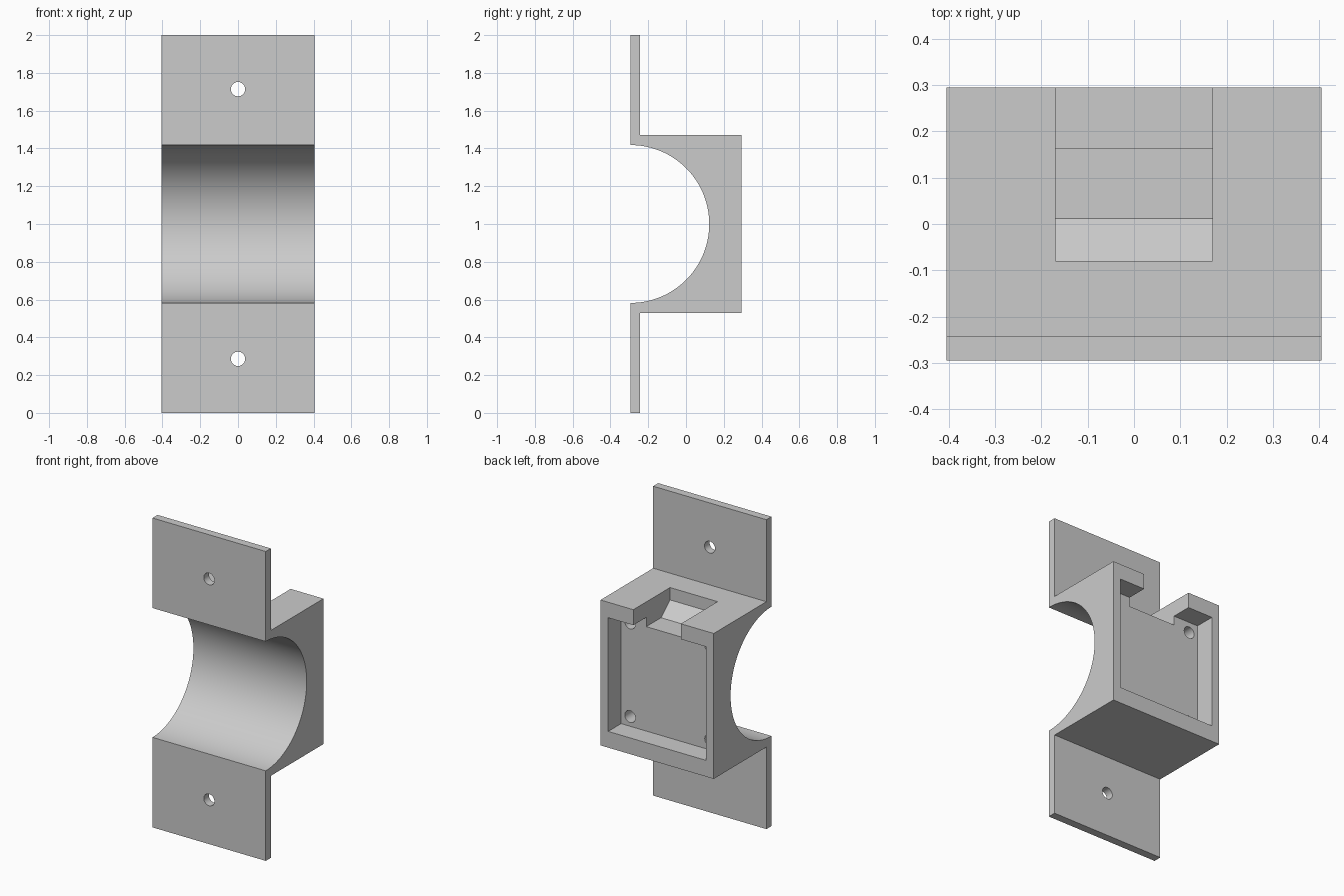
import bpy
import bmesh
import math

cube = bpy.data.objects.get("Cube")
if cube:
    bpy.data.objects.remove(cube, do_unlink=True)

FRONT, BACK = -0.295, 0.295        # depth limits
FLANGE_BACK = -0.243               # rear face of the mounting flanges
HALF_WIDTH = 0.405
MID, HALF_BLOCK = 1.0, 0.47        # block centre height and half height
BORE = 0.418                       # radius of the half-round channel
POCKET_FLOOR = 0.163

grey = bpy.data.materials.new("plain grey")
grey.use_nodes = True
colour = (0.6, 0.6, 0.6, 1)
grey.diffuse_color = colour
grey.node_tree.nodes["Principled BSDF"].inputs["Base Color"].default_value = colour


def prism(name, profile, half_width):
    """Extrude a (y, z) profile along x."""
    bm = bmesh.new()
    face = bm.faces.new([bm.verts.new((-half_width, y, z)) for y, z in profile])
    out = bmesh.ops.extrude_face_region(bm, geom=[face])
    moved = [v for v in out["geom"] if isinstance(v, bmesh.types.BMVert)]
    bmesh.ops.translate(bm, verts=moved, vec=(2 * half_width, 0, 0))
    bmesh.ops.recalc_face_normals(bm, faces=bm.faces)
    mesh = bpy.data.meshes.new(name)
    bm.to_mesh(mesh)
    bm.free()
    mesh.materials.append(grey)
    obj = bpy.data.objects.new(name, mesh)
    bpy.context.collection.objects.link(obj)
    return obj


def drill(name, x, z, radius, y0, y1):
    """Cylinder cutter along y."""
    bpy.ops.mesh.primitive_cylinder_add(
        vertices=32, radius=radius, depth=y1 - y0,
        location=(x, (y0 + y1) / 2, z), rotation=(math.pi / 2, 0, 0))
    obj = bpy.context.object
    obj.name = name
    obj.data.materials.append(grey)
    return obj


def cut(target, cutter):
    cutter.hide_render = True
    mod = target.modifiers.new("cut", "BOOLEAN")
    mod.operation = "DIFFERENCE"
    mod.solver = "EXACT"
    mod.object = cutter
    bpy.context.view_layer.objects.active = target
    bpy.ops.object.modifier_apply(modifier=mod.name)
    bpy.data.objects.remove(cutter, do_unlink=True)


# Bracket body: flanges, block and half-round channel in one profile
top, bottom = MID + HALF_BLOCK, MID - HALF_BLOCK
STEPS = 72
arc = [(FRONT + BORE * math.sin(math.pi * i / STEPS),
        MID + BORE * math.cos(math.pi * i / STEPS)) for i in range(STEPS + 1)]
profile = arc + [(FRONT, 0), (FLANGE_BACK, 0), (FLANGE_BACK, bottom), (BACK, bottom),
                 (BACK, top), (FLANGE_BACK, top), (FLANGE_BACK, 2), (FRONT, 2)]
body = prism("clamp_bracket", profile, HALF_WIDTH)

# Rectangular pocket in the back
low, high = 0.635, 1.37
cut(body, prism("pocket_cutter", [(POCKET_FLOOR, low), (0.4, low),
                                  (0.4, high), (POCKET_FLOOR, high)], 0.35))

# Notch through the top wall, with a ramp at its inner end
cut(body, prism("notch_cutter", [(-0.08, 1.6), (-0.08, 1.39), (0.012, 1.31),
                                 (0.4, 1.31), (0.4, 1.6)], 0.17))

# Blind screw holes in the pocket corners, through holes in the flanges
for side in (-1, 1):
    for end in (-1, 1):
        cut(body, drill("screw_hole_cutter", side * 0.286, MID + end * 0.302,
                        0.038, POCKET_FLOOR - 0.1, 0.25))
for end in (-1, 1):
    cut(body, drill("flange_hole_cutter", 0, MID + end * 0.714, 0.038, -0.4, -0.1))

# Smooth the curved walls, keep the edges crisp
bpy.ops.object.select_all(action="DESELECT")
body.select_set(True)
bpy.context.view_layer.objects.active = body
bpy.ops.object.shade_smooth_by_angle(angle=math.radians(30))
